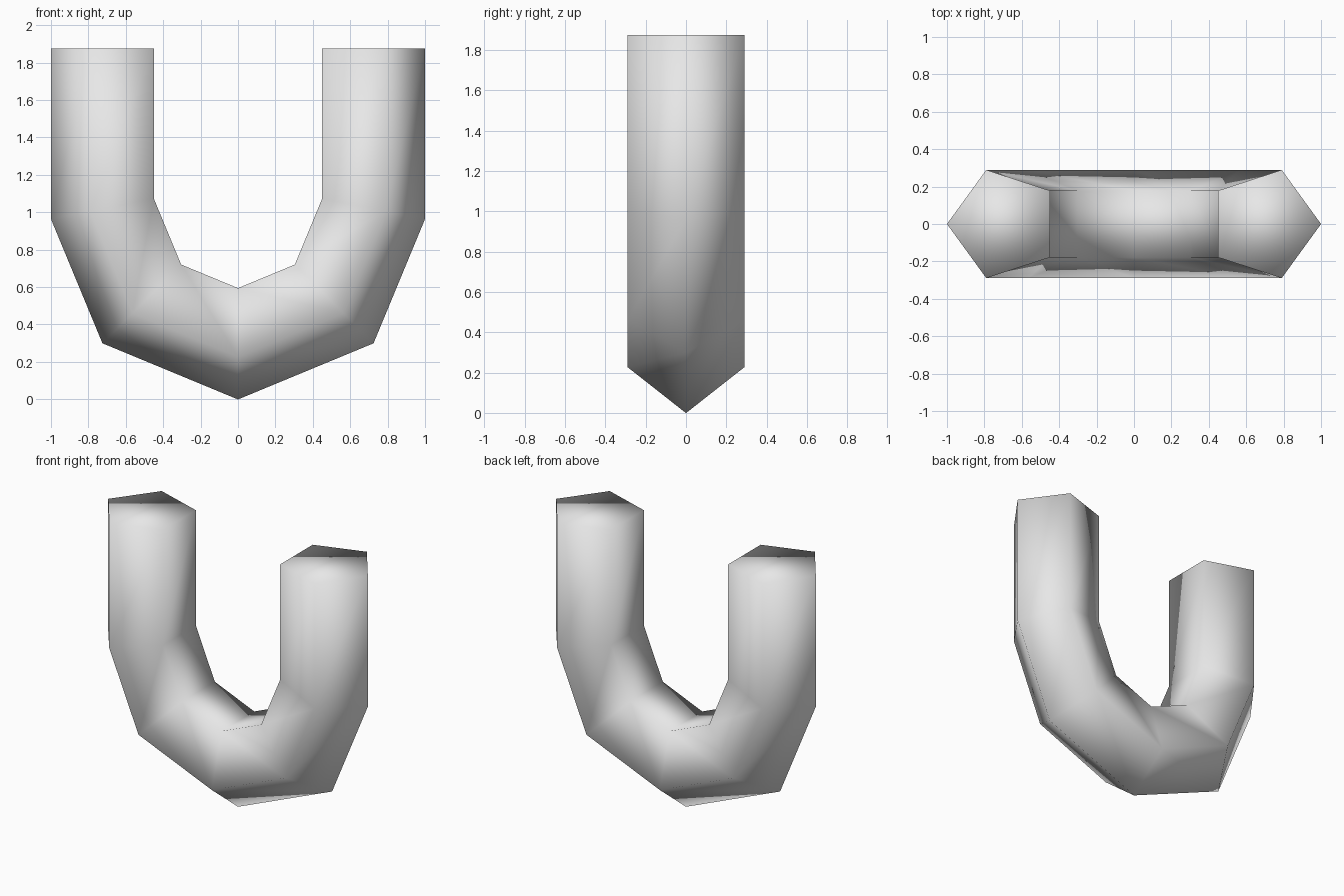
import bpy
import bmesh
from math import cos, sin, pi
from mathutils import Vector

cube = bpy.data.objects.get("Cube")
if cube:
    bpy.data.objects.remove(cube, do_unlink=True)

SIDES = 5
TUBE_RADIUS = 0.304
BEND_RADIUS = 0.696
BEND_HEIGHT = 1.024
TOP = 1.875

grey = bpy.data.materials.new("light_grey")
grey.use_nodes = True
colour = (0.8, 0.8, 0.8, 1)
grey.diffuse_color = colour
grey.node_tree.nodes["Principled BSDF"].inputs["Base Color"].default_value = colour

# Centre line: straight arm, half circle in four steps, straight arm
path = [Vector((-BEND_RADIUS, 0, TOP))]
for i in range(5):
    a = pi + i * pi / 4
    path.append(Vector((BEND_RADIUS * cos(a), 0, BEND_HEIGHT + BEND_RADIUS * sin(a))))
path.append(Vector((BEND_RADIUS, 0, TOP)))

# Pentagonal rings, mitred at each joint, with one ridge on the outside
bm = bmesh.new()
rings = []
for i, centre in enumerate(path):
    before = (centre - path[max(i - 1, 0)]).normalized()
    after = (path[min(i + 1, len(path) - 1)] - centre).normalized()
    tangent = (before + after).normalized()
    outward = Vector((tangent.z, 0, -tangent.x))
    stretch = 1 / max(tangent.dot(before), tangent.dot(after))
    ring = []
    for k in range(SIDES):
        t = 2 * pi * k / SIDES
        offset = outward * cos(t) * stretch + Vector((0, sin(t), 0))
        ring.append(bm.verts.new(centre + offset * TUBE_RADIUS))
    rings.append(ring)

# Tube walls and end caps
for lower, upper in zip(rings, rings[1:]):
    for k in range(SIDES):
        n = (k + 1) % SIDES
        bm.faces.new((lower[k], lower[n], upper[n], upper[k]))
bm.faces.new(rings[0])
bm.faces.new(rings[-1])
bmesh.ops.recalc_face_normals(bm, faces=bm.faces)

# Smooth throughout, including over the rims
for face in bm.faces:
    face.smooth = True

mesh = bpy.data.meshes.new("u_bend_tube")
bm.to_mesh(mesh)
bm.free()
mesh.materials.append(grey)
tube = bpy.data.objects.new("u_bend_tube", mesh)
bpy.context.collection.objects.link(tube)
